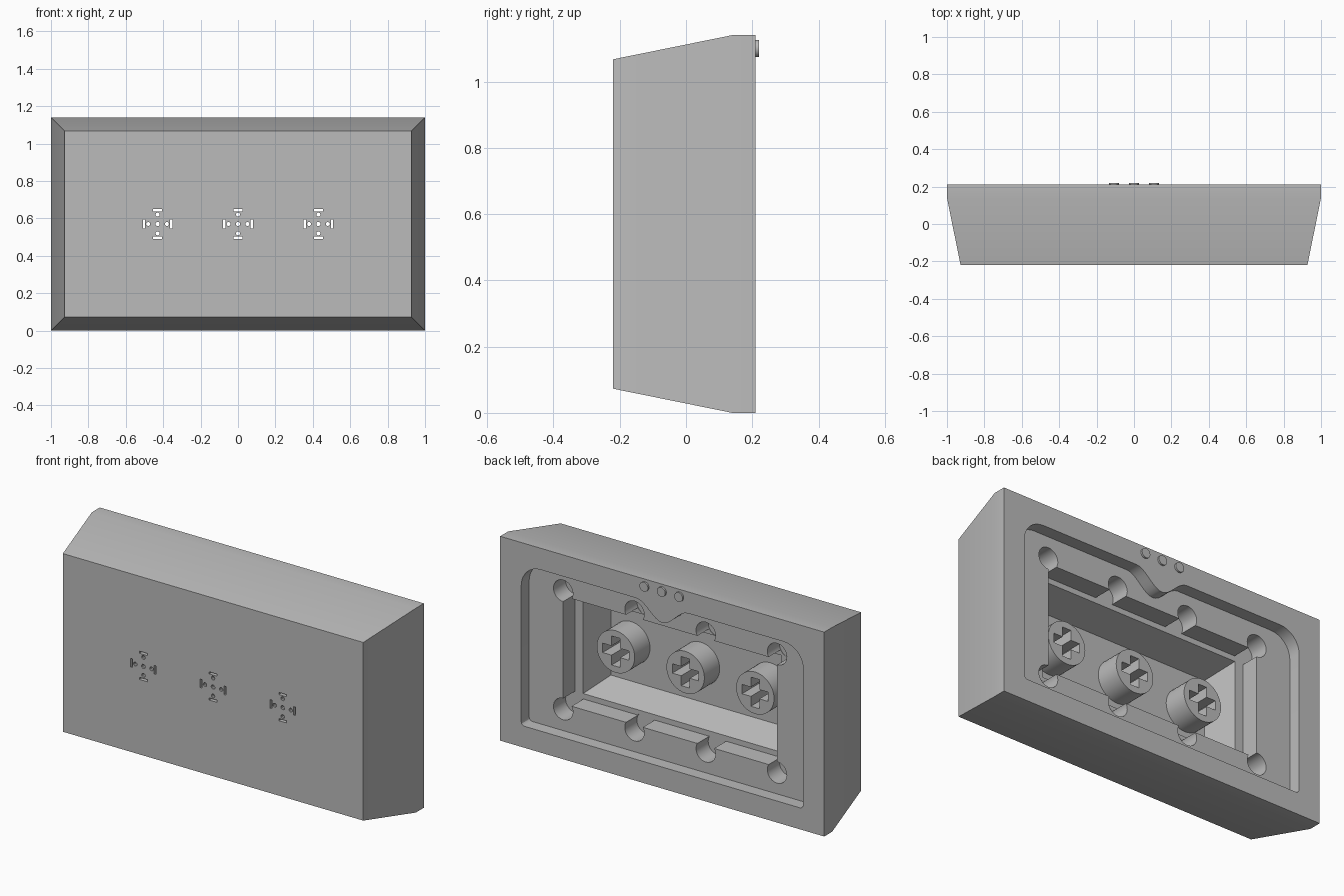
import bpy, bmesh, math

cube = bpy.data.objects.get("Cube")
if cube:
    bpy.data.objects.remove(cube, do_unlink=True)

MID = 0.57                     # height of the centre line
STEMS = (-0.43, 0, 0.43)

grey = bpy.data.materials.new("plain_grey")
grey.use_nodes = True
colour = (0.5, 0.5, 0.5, 1)
grey.diffuse_color = colour
grey.node_tree.nodes["Principled BSDF"].inputs["Base Color"].default_value = colour


def loft(name, sections):
    """Solid through matching rings, each given as (y, [(x, z), ...])."""
    bm = bmesh.new()
    rings = [[bm.verts.new((x, y, z)) for x, z in pts] for y, pts in sections]
    n = len(rings[0])
    for a, b in zip(rings, rings[1:]):
        for i in range(n):
            j = (i + 1) % n
            bm.faces.new((a[i], a[j], b[j], b[i]))
    bm.faces.new(rings[0])
    bm.faces.new(rings[-1])
    bmesh.ops.recalc_face_normals(bm, faces=bm.faces)
    mesh = bpy.data.meshes.new(name)
    bm.to_mesh(mesh)
    bm.free()
    mesh.materials.append(grey)
    ob = bpy.data.objects.new(name, mesh)
    bpy.context.collection.objects.link(ob)
    return ob


def rect(hx, hz, cx=0, cz=MID):
    return [(cx - hx, cz - hz), (cx + hx, cz - hz), (cx + hx, cz + hz), (cx - hx, cz + hz)]


def arc(cx, cz, r, start, end, steps):
    angles = [math.radians(start + (end - start) * i / steps) for i in range(steps + 1)]
    return [(cx + r * math.cos(a), cz + r * math.sin(a)) for a in angles]


def circle(cx, cz, r, n=32):
    return arc(cx, cz, r, 0, 360, n)[:-1]


def prism(name, pts, y0, y1):
    return loft(name, [(y0, pts), (y1, pts)])


def combine(target, tool, operation):
    mod = target.modifiers.new("combine", "BOOLEAN")
    mod.operation, mod.solver, mod.object = operation, "EXACT", tool
    bpy.context.view_layer.objects.active = target
    bpy.ops.object.modifier_apply(modifier=mod.name)
    bpy.data.objects.remove(tool, do_unlink=True)


def cut(pts, y0, y1):
    combine(body, prism("cutter", pts, y0, y1), "DIFFERENCE")


# Outer block with its sloping sides
body = loft("housing", [(-0.22, rect(0.927, 0.497)), (0.14, rect(1, 0.57)), (0.21, rect(1, 0.57))])

# Shallow recess with rounded top corners and a tab at the top centre
outline = arc(-0.85, 0.14, 0.02, 180, 270, 3) + arc(0.85, 0.14, 0.02, 270, 360, 3)
outline += arc(0.75, 0.9, 0.12, 0, 90, 8)
for i in range(17):
    x = 0.16 - 0.02 * i
    outline.append((x, 1.02 - 0.0475 * (1 + math.cos(math.pi * x / 0.16))))
outline += arc(-0.75, 0.9, 0.12, 90, 180, 8)
cut(outline, 0.14, 0.3)

# Stepped opening, then the tapering cavity
cut(rect(0.66, 0.3), 0.035, 0.17)
combine(body, loft("cutter", [(-0.13, rect(0.555, 0.215)), (0.05, rect(0.615, 0.275))]), "DIFFERENCE")

# Round sockets along the top and bottom of the opening
for x in (-0.66, -0.22, 0.22, 0.66):
    for side in (-1, 1):
        cut(circle(x, MID + side * 0.33, 0.06), 0.033, 0.17)

# Stems with cross sockets and small piercings in the front
for cx in STEMS:
    combine(body, prism("stem", circle(cx, MID, 0.117, 40), -0.16, 0.005), "UNION")
    w, l = 0.026, 0.081
    quarter = [(l, -w), (l, w), (w, w)]
    cross = []
    for k in range(4):
        c, s = round(math.cos(k * math.pi / 2)), round(math.sin(k * math.pi / 2))
        cross += [(cx + c * x - s * z, MID + s * x + c * z) for x, z in quarter]
    cut(cross, -0.19, 0.05)
    cut(circle(cx, MID, 0.012, 10), -0.25, -0.15)
    for dx, dz in ((1, 0), (-1, 0), (0, 1), (0, -1)):
        cut(circle(cx + dx * 0.05, MID + dz * 0.05, 0.011, 10), -0.25, -0.15)
        cut(rect(0.006 if dx else 0.024, 0.006 if dz else 0.024,
                 cx + dx * 0.073, MID + dz * 0.073), -0.25, -0.15)

# Three raised dots on the back rim
parts = [body]
for label, x in (("right", -0.107), ("centre", 0), ("left", 0.107)):
    parts.append(prism("rim_dot_" + label, circle(x, 1.1, 0.026, 24), 0.2, 0.22))

# Smooth shading with sharp edges kept
for ob in parts:
    bpy.ops.object.select_all(action="DESELECT")
    ob.select_set(True)
    bpy.context.view_layer.objects.active = ob
    bpy.ops.object.shade_smooth_by_angle(angle=math.radians(30))
